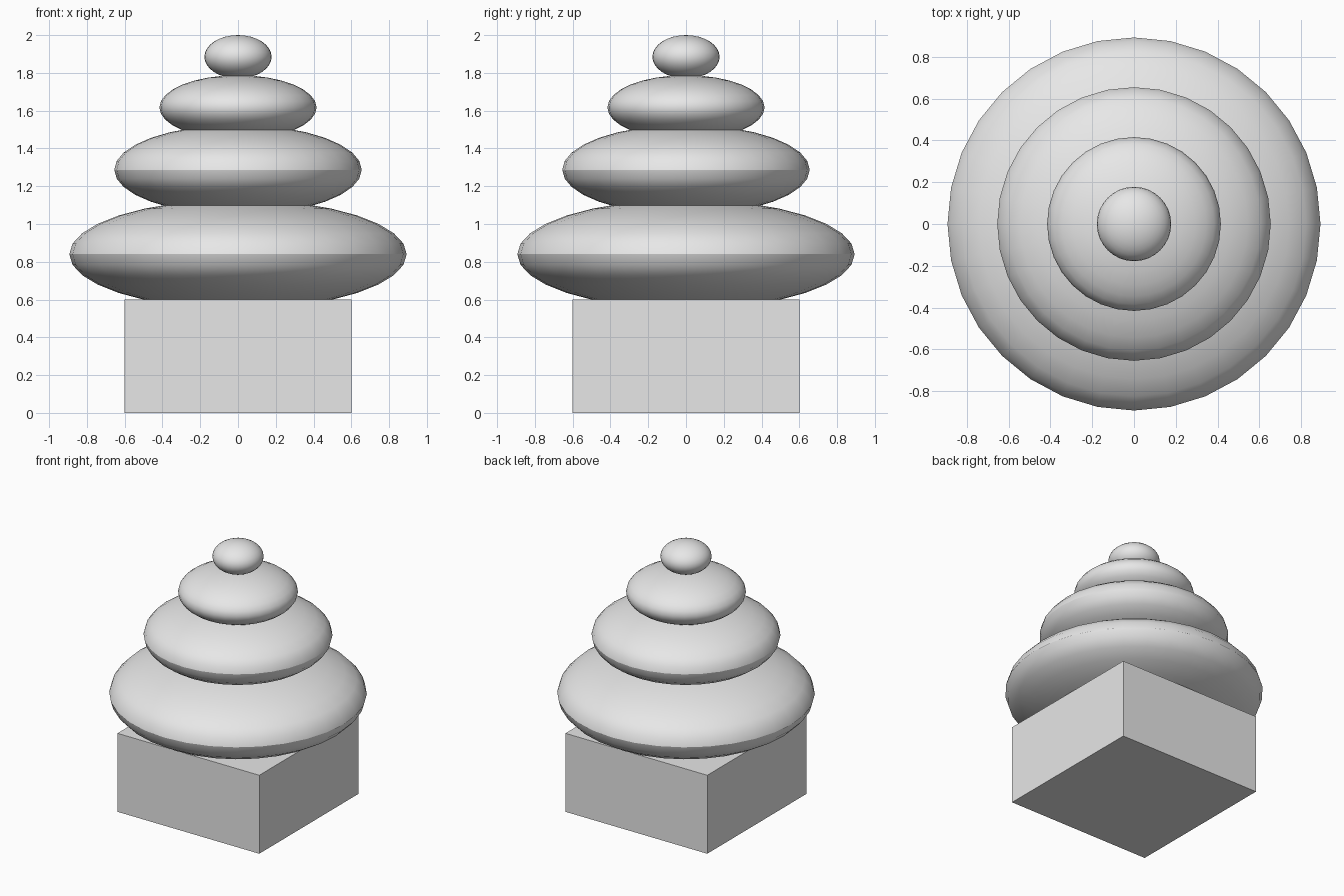
import bpy
import math

cube = bpy.data.objects.get("Cube")
if cube:
    bpy.data.objects.remove(cube, do_unlink=True)

# Single stone grey
grey = bpy.data.materials.new("stone_grey")
grey.use_nodes = True
colour = (0.8, 0.8, 0.8, 1)
grey.diffuse_color = colour
grey.node_tree.nodes["Principled BSDF"].inputs["Base Color"].default_value = colour


def finish(name):
    obj = bpy.context.object
    obj.name = name
    obj.data.materials.append(grey)
    bpy.ops.object.transform_apply(location=False, rotation=False, scale=True)


# Square pedestal
bpy.ops.mesh.primitive_cube_add(size=1, location=(0, 0, 0.3))
bpy.context.object.scale = (1.2, 1.2, 0.6)
finish("pedestal")

# Stacked flattened stones: name, centre height, radius, half height
stones = [
    ("bottom_stone", 0.84, 0.893, 0.29),
    ("lower_middle_stone", 1.287, 0.655, 0.238),
    ("upper_middle_stone", 1.617, 0.416, 0.171),
    ("top_stone", 1.885, 0.178, 0.115),
]
for name, z, radius, half_height in stones:
    bpy.ops.mesh.primitive_uv_sphere_add(segments=32, ring_count=16, radius=1,
                                         location=(0, 0, z))
    bpy.context.object.scale = (radius, radius, half_height)
    finish(name)
    bpy.ops.object.shade_smooth_by_angle(angle=math.radians(30))
